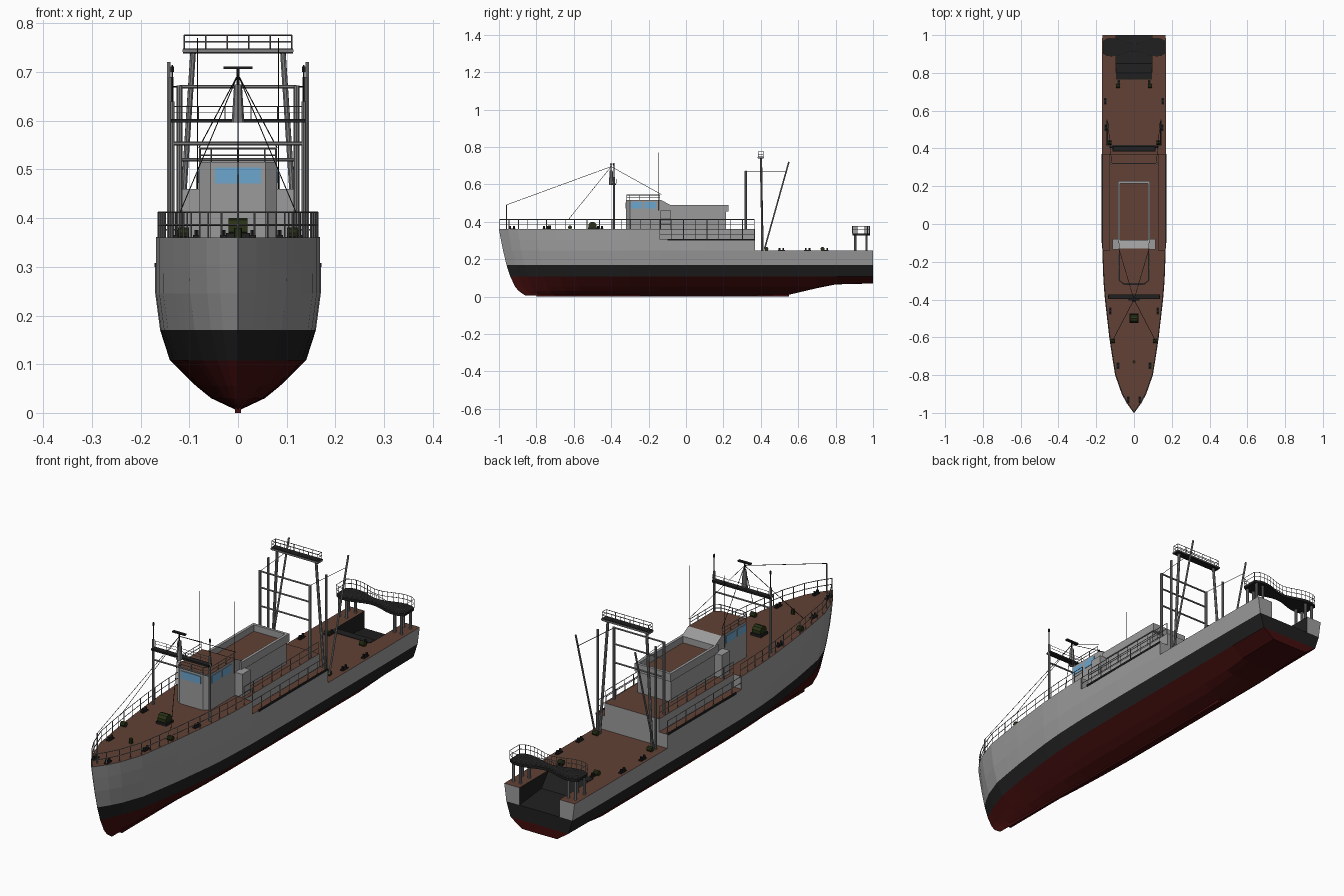
import bpy, bmesh, math
from mathutils import Vector, Matrix

if "Cube" in bpy.data.objects:
    bpy.data.objects.remove(bpy.data.objects["Cube"])


def mat(name, c):
    m = bpy.data.materials.new(name)
    m.diffuse_color = (*c, 1)
    m.use_nodes = True
    m.node_tree.nodes["Principled BSDF"].inputs["Base Color"].default_value = m.diffuse_color
    return m


GREY = mat("hull_grey", (.33, .33, .33))
RED = mat("antifouling_red", (.055, .004, .004))
BLACK = mat("boot_black", (.014, .014, .014))
BROWN = mat("deck_brown", (.12, .053, .035))
BLUE = mat("window_blue", (.15, .38, .62))
GREEN = mat("machinery_green", (.022, .032, .008))
STEEL = mat("rail_grey", (.22, .22, .22))


def finish(name, bm, *mats):
    bmesh.ops.recalc_face_normals(bm, faces=bm.faces)
    me = bpy.data.meshes.new(name)
    bm.to_mesh(me)
    bm.free()
    for m in mats:
        me.materials.append(m)
    ob = bpy.data.objects.new(name, me)
    bpy.context.collection.objects.link(ob)
    return ob


def face(bm, pts, mi=0):
    f = bm.faces.new([bm.verts.new(p) for p in pts])
    f.material_index = mi


def prism(name, outline, z0, z1, side, top=None):
    """Vertical extrusion of a plan outline, optional top colour."""
    bm = bmesh.new()
    lo = [bm.verts.new((x, y, z0)) for x, y in outline]
    hi = [bm.verts.new((x, y, z1)) for x, y in outline]
    n = len(lo)
    bm.faces.new(lo)
    bm.faces.new(hi).material_index = 1 if top else 0
    for i in range(n):
        bm.faces.new((lo[i], lo[(i + 1) % n], hi[(i + 1) % n], hi[i]))
    return finish(name, bm, *([side, top] if top else [side]))


def box(name, x0, x1, y0, y1, z0, z1, side, top=None):
    return prism(name, [(x0, y0), (x1, y0), (x1, y1), (x0, y1)], z0, z1, side, top)


def bar(bm, p, q, r, n=6, r2=None):
    p, q = Vector(p), Vector(q)
    d = q - p
    m = Matrix.Translation((p + q) / 2) @ d.to_track_quat('Z', 'Y').to_matrix().to_4x4()
    bmesh.ops.create_cone(bm, cap_ends=True, segments=n, radius1=r,
                          radius2=r if r2 is None else r2, depth=d.length, matrix=m)


def bars(name, lines, r, m, n=6):
    bm = bmesh.new()
    for p, q in lines:
        bar(bm, p, q, r, n)
    return finish(name, bm, m)


def mirror(lines):
    flip = lambda p: (-p[0], p[1], p[2])
    return lines + [(flip(p), flip(q)) for p, q in lines]


def railing(name, path, z, h, r=.0018, step=.06, both=False):
    """Posts plus top and mid rail along a plan path."""
    L = []
    for (ax, ay), (bx, by) in zip(path, path[1:]):
        for k in (1, .5):
            L.append(((ax, ay, z + h * k), (bx, by, z + h * k)))
        n = max(1, round(math.hypot(bx - ax, by - ay) / step))
        for i in range(n + 1):
            x, y = ax + (bx - ax) * i / n, ay + (by - ay) * i / n
            L.append(((x, y, z), (x, y, z + h)))
    return bars(name, mirror(L) if both else L, r, STEEL, 4)


# Hull: stations (y, deck half breadth, keel height) lofted over height levels
ST = [(-1, .001, .006), (-.95, .038, .006), (-.9, .065, .006), (-.8, .1, .006), (-.7, .116, .006),
      (-.6, .131, .006), (-.4, .154, .006), (-.3, .162, .006), (-.14, .168, .006), (.1, .17, .006),
      (.37, .17, .006), (.56, .17, .012), (.7, .17, .045), (.8, .17, .065), (1, .168, .07)]
# levels: height, midship half breadth, stem rake, fineness
LV = [(.006, .004, .14, 1.5), (.03, .055, .105, 1.5), (.055, .086, .085, 1.4), (.108, .14, .06, 1.25),
      (.17, .16, .04, 1.1), (.245, .17, .022, 1.03), (.305, .17, .01, 1), (.36, .17, 0, 1)]


def hp(i, j, s=1):
    y, w, k = ST[i]
    z, m, rake, e = LV[j]
    t = min(1, max(0, (-.4 - y) / .6))
    return (s * m * (w / .17) ** e, y + rake * t, max(z, k + .0005 * j))


bm = bmesh.new()
NOTCH, STEP, END = 8, 10, len(ST) - 1
for i in range(END):
    for j in range(7):
        if (j == 6 and i >= NOTCH) or (j == 5 and i >= STEP):
            continue
        for s in (1, -1):
            face(bm, [hp(i, j, s), hp(i + 1, j, s), hp(i + 1, j + 1, s), hp(i, j + 1, s)],
                 1 if j < 3 else 2 if j == 3 else 0)
    face(bm, [hp(i, 0), hp(i + 1, 0), hp(i + 1, 0, -1), hp(i, 0, -1)], 1)
    top = 7 if i < NOTCH else 6 if i < STEP else 5
    if i < END - 1:
        face(bm, [hp(i, top), hp(i + 1, top), hp(i + 1, top, -1), hp(i, top, -1)], 3)
# stem, walkway end and step bulkhead, then transom with the slipway
for j in range(7):
    face(bm, [hp(0, j), hp(0, j + 1), hp(0, j + 1, -1), hp(0, j, -1)], 1 if j < 3 else 2 if j == 3 else 0)
for i, j in ((NOTCH, 6), (STEP, 5)):
    face(bm, [hp(i, j), hp(i, j + 1), hp(i, j + 1, -1), hp(i, j, -1)])
for j in range(4):
    face(bm, [hp(END, j), hp(END, j + 1), hp(END, j + 1, -1), hp(END, j, -1)], 1 if j < 3 else 2)
R, Y0 = .095, .8
for s in (1, -1):
    face(bm, [hp(END, 4, s), hp(END, 5, s), (s * R, 1, .245), (s * R, 1, .17)])
    face(bm, [hp(END - 1, 5, s), hp(END, 5, s), (s * R, 1, .245), (s * R, Y0, .245)], 3)
    face(bm, [(s * R, Y0, .245), (s * R, 1, .245), (s * R, 1, .17), (s * R, Y0 + .05, .185)], 2)
face(bm, [(R, Y0, .245), (-R, Y0, .245), (-R, Y0 + .05, .185), (R, Y0 + .05, .185)], 2)
face(bm, [(R, 1, .17), (-R, 1, .17), (-R, Y0 + .05, .185), (R, Y0 + .05, .185)], 2)
bmesh.ops.remove_doubles(bm, verts=bm.verts, dist=.0002)
finish("hull", bm, GREY, RED, BLACK, BROWN)
box("slipway_apron", -R, R, .765, Y0, .24, .247, BLACK)
box("keel", -.006, .006, -.8, .55, 0, .02, RED)

# Superstructure
box("main_deckhouse", -.13, .13, -.141, .37, .3, .361, GREY, BROWN)
box("aft_house", -.08, .08, -.14, .215, .36, .462, GREY, BROWN)
for s in (-1, 1):
    box("house_bulwark", s * .08 - .006, s * .08 + .006, -.1, .22, .455, .49, GREY)
    box("wing_locker", min(s * .08, s * .115), max(s * .08, s * .115), -.135, -.08, .36, .46, GREY)
    box("fender_strip", s * .169 - .003, s * .169 + .003, -.1, .37, .3, .308, BLACK)
    box("side_window_fore", s * .08 - .002, s * .08 + .002, -.295, -.235, .472, .505, BLUE)
    box("side_window_aft", s * .08 - .002, s * .08 + .002, -.222, -.16, .472, .505, BLUE)
box("house_bulwark_aft", -.086, .086, .215, .227, .455, .49, GREY)
prism("bridge", [(-.056, -.32), (.056, -.32), (.08, -.3), (.08, -.13), (-.08, -.13), (-.08, -.3)],
      .36, .515, GREY, BROWN)
box("front_window", -.047, .047, -.323, -.318, .471, .504, BLUE)
bm = bmesh.new()
for a, b in (((-.08, -.13, .515), (-.08, -.085, .49)), ((-.08, -.085, .49), (-.08, -.085, .46)),
             ((-.08, -.085, .46), (-.08, -.13, .46))):
    face(bm, [a, b, (.08, *b[1:]), (.08, *a[1:])])
for s in (-.08, .08):
    face(bm, [(s, -.13, .515), (s, -.085, .49), (s, -.085, .46), (s, -.13, .46)])
finish("bridge_back_slope", bm, GREY)

# Railings
edge = [(max(0, w - .004), y + .004) for y, w, k in ST[:NOTCH + 1]]
railing("fore_deck_railing", edge, .36, .052, both=True)
railing("house_deck_railing", [(.128, -.14), (.128, .365)], .36, .052, both=True)
railing("walkway_railing", [(.166, -.14), (.167, .365)], .305, .055, both=True)
railing("bridge_railing", [(.078, -.14), (.078, -.3), (.055, -.317), (0, -.317)], .515, .028, both=True)

# Foremast with crosstrees and radar
M = -.385
bars("foremast_posts", mirror([((.135, M, .36), (.135, M, .64))]), .005, STEEL, 8)
bars("foremast_tips", mirror([((.135, M, .64), (.135, M, .715))]), .002, BLACK)
bars("foremast_lamps", mirror([((.135, M, .7), (.135, M, .712))]), .004, BLACK)
bars("foremast_crossbar", [((-.135, M, .553), (.135, M, .553))], .004, STEEL)
box("foremast_platform", -.138, .138, M - .012, M + .012, .596, .604, BLACK)
railing("foremast_platform_railing", [(-.135, M + .012), (.135, M + .012)], .604, .025, .001)
bm = bmesh.new()
bar(bm, (0, -.4, .596), (0, -.4, .675), .013, 8, .008)
finish("radar_mast", bm, STEEL)
bars("radar_stem", [((0, -.4, .67), (0, -.4, .708))], .003, BLACK)
box("radar_scanner", -.03, .03, -.406, -.394, .706, .712, BLACK)
bars("stays", mirror([((0, -.4, .695), (.12, -.63, .41)), ((0, -.4, .695), (.08, -.13, .545)),
                      ((.118, .32, .67), (.138, .54, .67))])
     + [((0, -.4, .695), (0, -.96, .49))], .0012, BLACK, 4)
bars("bow_staff", [((0, -.96, .36), (0, -.96, .49))], .0025, STEEL)
bars("whip_antennas", mirror([((.083, -.145, .46), (.083, -.145, .77))]), .001, BLACK, 4)

# Aft gantry, platform and cargo booms
bars("gantry_posts", mirror([((.12, .32, .36), (.12, .32, .672))]), .006, STEEL, 8)
bars("gantry_crossbars", [((-.12, .32, z), (.12, .32, z)) for z in (.52, .6, .67)], .004, STEEL)
bars("gantry_legs", mirror([((.125, .41, .245), (.092, .4, .745))]), .006, STEEL, 8)
bars("aft_mast_posts", mirror([((.138, .405, .245), (.138, .405, .69))]), .005, STEEL, 8)
box("gantry_platform", -.113, .113, .385, .415, .738, .748, BLACK)
box("gantry_platform_edge", -.114, .114, .383, .417, .741, .746, STEEL)
railing("gantry_platform_railing", [(-.11, .387), (.11, .387), (.11, .413), (-.11, .413), (-.11, .387)],
        .748, .028, .0015, .045)
bars("cargo_booms", mirror([((.142, .42, .255), (.142, .55, .72))]), .004, STEEL)

# Stern platform: waisted walkway bridging the slipway
N = 16
xs = [-.163 + .326 * i / N for i in range(N + 1)]


def half(x):
    t = abs(x) / .163
    return .02 + .027 * math.sin(math.pi / 2 * min(1, t * 1.4)) ** 2 - .014 * max(0, t - .85) / .15


outer = [(x, .936 + half(x)) for x in xs]
inner = [(x, .936 - half(x)) for x in xs]
loop = inner + outer[::-1]
prism("stern_platform", loop, .327, .338, BLACK)
railing("stern_platform_railing", loop + loop[:1], .338, .038, .0014)
bars("stern_platform_posts", mirror([((x, y, .243), (x, y, .33)) for x in (.115, .148) for y in (.905, .965)]),
     .006, STEEL, 8)

# Deck fittings
pairs = [(.03, -.93, .36), (.085, -.75, .36), (.125, -.46, .36), (.15, .51, .245), (.152, .65, .245),
         (.08, .745, .245)]
for x, y, z in pairs:
    for s in (-1, 1):
        box("bollard_base", s * x - .007, s * x + .007, y - .018, y + .018, z, z + .005, BLACK)
        bars("bollard_posts", [((s * x, y + d, z), (s * x, y + d, z + .016)) for d in (-.01, .01)], .005, BLACK)
for x, y, z in [(.112, -.62, .36), (.13, .43, .245), (.085, .73, .245)]:
    for s in (-1, 1):
        bars("deck_winch", [((s * x - .011, y, z + .01), (s * x + .011, y, z + .01))], .011, GREEN, 8)
bars("windlass_drum", [((-.02, -.5, .378), (.02, -.5, .378))], .022, GREEN, 10)
box("windlass_base", -.025, .025, -.525, -.475, .36, .37, BLACK)
bars("capstan", [((0, -.73, .36), (0, -.73, .38))], .008, GREEN, 8)
